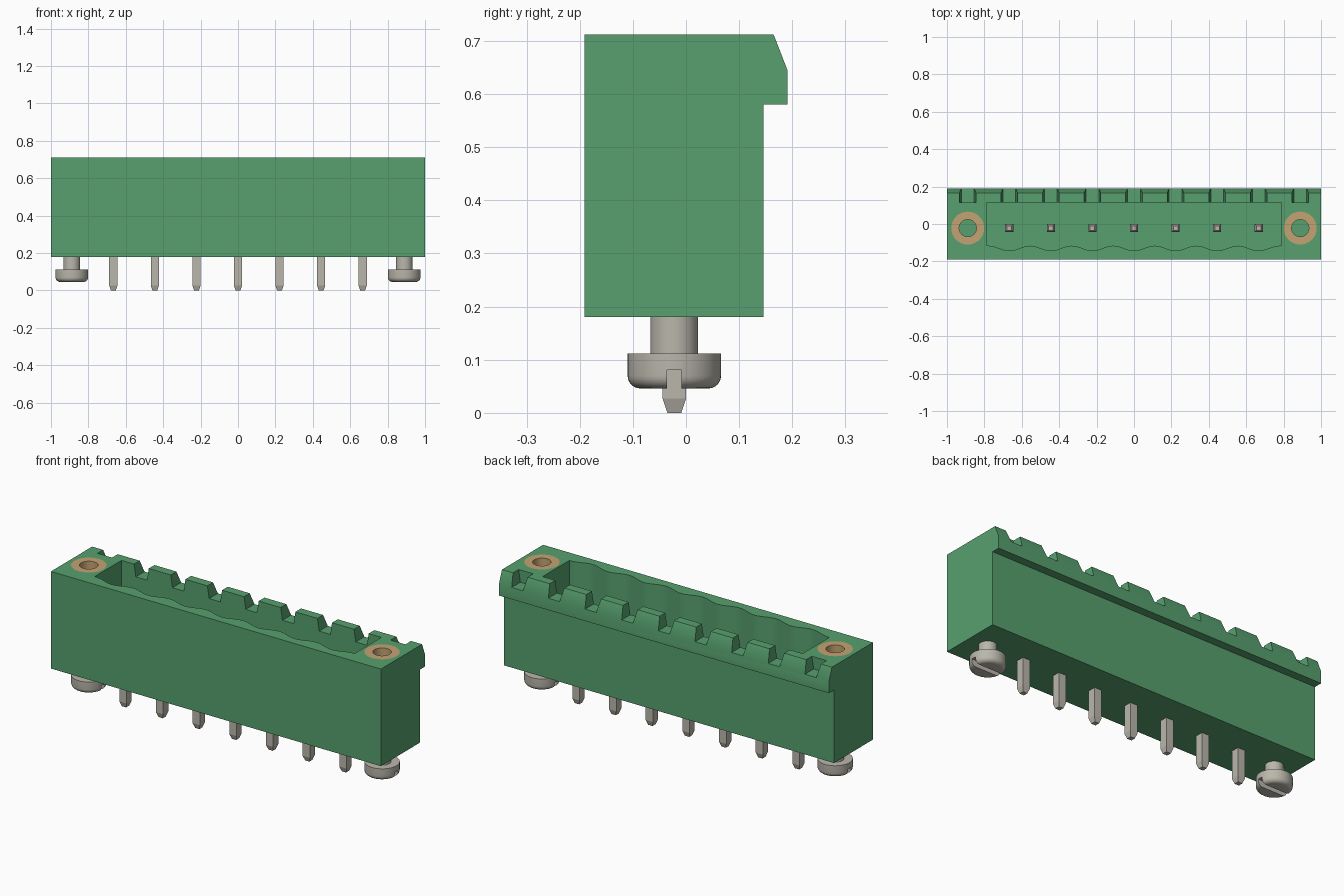
import bpy, bmesh, math

old = bpy.data.objects.get("Cube")
if old:
    bpy.data.objects.remove(old, do_unlink=True)

PITCH = 0.2222          # spacing of the contacts
Y0 = -0.022             # contact and screw centre line
TOP, BASE, FLOOR = 0.712, 0.18, 0.29
SCREW_X = 4 * PITCH


def material(name, rgb):
    m = bpy.data.materials.new(name)
    m.use_nodes = True
    m.diffuse_color = (*rgb, 1)
    m.node_tree.nodes["Principled BSDF"].inputs["Base Color"].default_value = (*rgb, 1)
    return m


green = material("housing green", (0.095, 0.352, 0.158))
metal = material("pin metal", (0.49, 0.47, 0.41))
brass = material("brass", (0.55, 0.37, 0.17))


def finish(name, bm, mat):
    bmesh.ops.recalc_face_normals(bm, faces=bm.faces)
    me = bpy.data.meshes.new(name)
    bm.to_mesh(me)
    bm.free()
    me.materials.append(mat)
    ob = bpy.data.objects.new(name, me)
    bpy.context.collection.objects.link(ob)
    return ob


def prism(name, points, direction, mat):
    """Extrude a flat outline of 3D points along a direction."""
    bm = bmesh.new()
    face = bm.faces.new([bm.verts.new(p) for p in points])
    ext = bmesh.ops.extrude_face_region(bm, geom=[face])
    verts = [g for g in ext["geom"] if isinstance(g, bmesh.types.BMVert)]
    bmesh.ops.translate(bm, verts=verts, vec=direction)
    return finish(name, bm, mat)


def lathe(name, profile, x, y, mat, closed=False, steps=48):
    """Spin an (r, z) profile around a vertical axis at x, y."""
    bm = bmesh.new()
    vs = [bm.verts.new((x + r, y, z)) for r, z in profile]
    pairs = list(zip(vs, vs[1:])) + ([(vs[-1], vs[0])] if closed else [])
    es = [bm.edges.new(p) for p in pairs]
    bmesh.ops.spin(bm, geom=vs + es, cent=(x, y, 0), axis=(0, 0, 1),
                   angle=math.tau, steps=steps)
    bmesh.ops.remove_doubles(bm, verts=bm.verts, dist=1e-5)
    return finish(name, bm, mat)


def box(name, lo, hi, mat):
    pts = [(lo[0], lo[1], lo[2]), (hi[0], lo[1], lo[2]),
           (hi[0], hi[1], lo[2]), (lo[0], hi[1], lo[2])]
    return prism(name, pts, (0, 0, hi[2] - lo[2]), mat)


def cut(ob, cutter):
    mod = ob.modifiers.new("cut", "BOOLEAN")
    mod.operation = "DIFFERENCE"
    mod.solver = "EXACT"
    mod.object = cutter
    bpy.context.view_layer.objects.active = ob
    bpy.ops.object.modifier_apply(modifier=mod.name)
    bpy.data.objects.remove(cutter, do_unlink=True)


def smooth(ob):
    bpy.ops.object.select_all(action="DESELECT")
    ob.select_set(True)
    bpy.context.view_layer.objects.active = ob
    bpy.ops.object.shade_smooth_by_angle(angle=math.radians(30))


# Housing: side profile with an overhanging chamfered lip at the back
side = [(-0.191, BASE), (0.146, BASE), (0.146, 0.58), (0.191, 0.58),
        (0.191, 0.645), (0.165, TOP), (-0.191, TOP)]
housing = prism("housing", [(-1, y, z) for y, z in side], (2, 0, 0), green)

# Socket cavity with a scalloped front wall, one scallop per contact
outline = [(-0.788, 0.116, FLOOR), (-0.788, -0.116, FLOOR)]
for i in range(85):
    x = PITCH * (-3.5 + i / 12)
    outline.append((x, -0.1295 - 0.0135 * math.cos(math.tau * x / PITCH), FLOOR))
outline += [(0.788, -0.116, FLOOR), (0.788, 0.116, FLOOR)]
cut(housing, prism("cavity_cutter", outline, (0, 0, 0.6), green))

# Keying notches through the back wall, slightly wider at the top
for i in range(-4, 5):
    x = i * PITCH
    y = 0.116 if abs(i) == 4 else 0.09
    trap = [(x - 0.034, y, 0.645), (x + 0.034, y, 0.645),
            (x + 0.055, y, 0.78), (x - 0.055, y, 0.78)]
    cut(housing, prism("notch_cutter", trap, (0, 0.2, 0), green))

# Mounting ends: bored housing, brass insert, slotted screw below
for label, s in (("right", -1), ("left", 1)):
    x = s * SCREW_X
    bore = [(0, 0.36), (0.088, 0.36), (0.088, 0.8), (0, 0.8)]
    cut(housing, lathe("bore_cutter", bore, x, Y0, green))
    ring = [(0.046, 0.36), (0.088, 0.36), (0.088, TOP), (0.046, TOP)]
    smooth(lathe(label + "_threaded_insert", ring, x, Y0, brass, closed=True))

    r = 0.024
    corner = [(0.088 - r + r * math.sin(a), 0.046 + r - r * math.cos(a))
              for a in (math.pi / 2 * k / 6 for k in range(7))]
    profile = [(0, 0.046)] + corner + [(0.088, 0.112), (0.045, 0.112),
                                       (0.045, BASE + 0.02), (0, BASE + 0.02)]
    screw = lathe(label + "_screw", profile, x, Y0, metal)
    cut(screw, box("slot_cutter", (x - 0.12, Y0 - 0.014, 0.0),
                   (x + 0.12, Y0 + 0.014, 0.081), metal))
    smooth(screw)

smooth(housing)

# Contact pins: square bars tapered at both ends
for i in range(-3, 4):
    bm = bmesh.new()
    rings = []
    for h, z in ((0.013, 0), (0.022, 0.027), (0.022, 0.55), (0.012, 0.58)):
        rings.append([bm.verts.new((i * PITCH + h * a, Y0 + h * b, z))
                      for a, b in ((-1, -1), (1, -1), (1, 1), (-1, 1))])
    for lo, hi in zip(rings, rings[1:]):
        for k in range(4):
            bm.faces.new((lo[k], lo[k - 3], hi[k - 3], hi[k]))
    bm.faces.new(rings[0])
    bm.faces.new(rings[-1])
    finish(f"contact_pin_{i + 4}", bm, metal)
